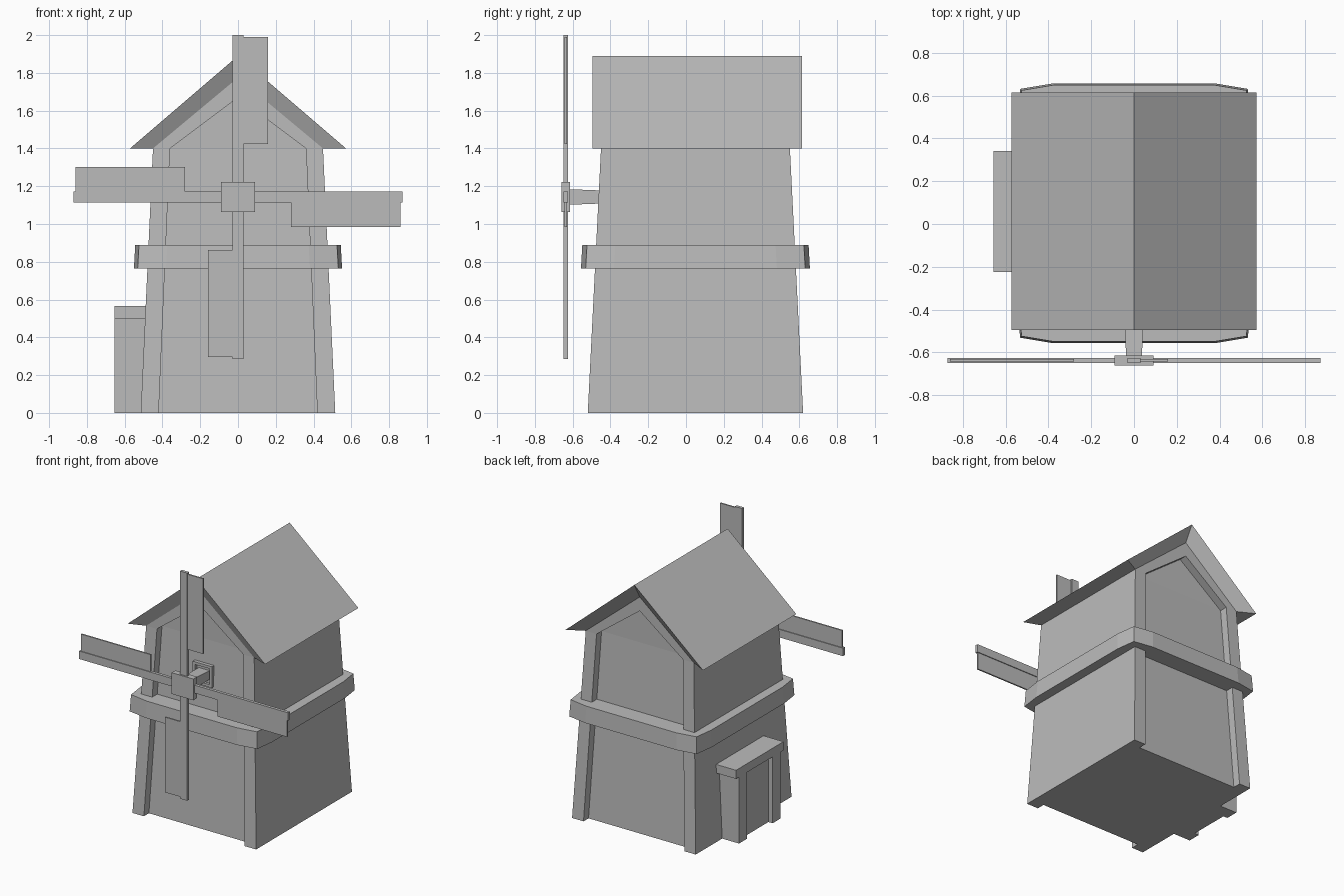
import bpy, bmesh, math
from mathutils import Matrix, Vector

if "Cube" in bpy.data.objects:
    bpy.data.objects.remove(bpy.data.objects["Cube"])

grey = bpy.data.materials.new("plain grey")
grey.use_nodes = True
grey.diffuse_color = (0.5, 0.5, 0.5, 1)
grey.node_tree.nodes["Principled BSDF"].inputs["Base Color"].default_value = (0.5, 0.5, 0.5, 1)


def finish(name, bm):
    bmesh.ops.remove_doubles(bm, verts=bm.verts[:], dist=1e-5)
    bmesh.ops.recalc_face_normals(bm, faces=bm.faces[:])
    mesh = bpy.data.meshes.new(name)
    bm.to_mesh(mesh)
    bm.free()
    mesh.materials.append(grey)
    obj = bpy.data.objects.new(name, mesh)
    bpy.context.collection.objects.link(obj)
    return obj


def faces_mesh(name, polygons):
    bm = bmesh.new()
    for pts in polygons:
        bm.faces.new([bm.verts.new(p) for p in pts])
    return finish(name, bm)


def loft(name, ring_a, ring_b):
    n = len(ring_a)
    sides = [(ring_a[i], ring_a[(i + 1) % n], ring_b[(i + 1) % n], ring_b[i]) for i in range(n)]
    return faces_mesh(name, sides + [ring_a, ring_b])


def box(name, x, y, z):
    ring = lambda h: [(x[0], y[0], h), (x[1], y[0], h), (x[1], y[1], h), (x[0], y[1], h)]
    return loft(name, ring(z[0]), ring(z[1]))


# Tower: tapered gabled body with recessed panels at both ends
CY, HUB_Z, DEPTH = 0.05, 1.143, 0.06
outer = [(-0.515, 0), (-0.45, 1.4), (0, 1.775), (0.45, 1.4), (0.515, 0)]
inner = [(-0.42, 0), (-0.36, 1.4), (0, 1.67), (0.36, 1.4), (0.42, 0)]


def end_points(outline, side, inset=0.0):
    return [(x, CY + side * (0.57 - 0.05 * min(z, 1.4) - inset), z) for x, z in outline]


polys, floor = [], []
ends = {}
for side in (-1, 1):
    o = end_points(outer, side)
    i = end_points(inner, side)
    p = end_points(inner, side, DEPTH)
    ends[side] = o
    for k in range(4):
        polys.append((o[k], o[k + 1], i[k + 1], i[k]))
        polys.append((i[k], i[k + 1], p[k + 1], p[k]))
    polys.append((p[0], p[1], p[3], p[4]))
    polys.append((p[1], p[2], p[3]))
    edge = [o[0], i[0], p[0], p[4], i[4], o[4]]
    floor += edge if side < 0 else edge[::-1]
for k in range(4):
    polys.append((ends[-1][k], ends[-1][k + 1], ends[1][k + 1], ends[1][k]))
polys.append(floor)
faces_mesh("tower", polys)

# Roof: outer slopes, level soffits and sloping end trims down to the gables
rf, rb = [[(x, y, z) for x, z in ((-0.572, 1.4), (0, 1.89), (0.572, 1.4))] for y in (-0.495, 0.615)]
gf, gb = ends[-1][1:4], ends[1][1:4]
polys = []
for k in range(2):
    polys.append((rf[k], rf[k + 1], rb[k + 1], rb[k]))
    polys.append((gf[k], gf[k + 1], gb[k + 1], gb[k]))
    for r, g in ((rf, gf), (rb, gb)):
        polys.append((r[k], r[k + 1], g[k + 1], g[k]))
for k in (0, 2):
    polys.append((rf[k], rb[k], gb[k], gf[k]))
faces_mesh("roof", polys)

# Balcony band with softly chamfered corners
corner = [(0.38, 0.605), (0.53, 0.58), (0.55, 0.43)]


def band_ring(z, grow):
    quarter = [(x + grow, y + grow) for x, y in corner]
    pts = quarter + [(x, -y) for x, y in quarter[::-1]]
    pts += [(-x, -y) for x, y in quarter] + [(-x, y) for x, y in quarter[::-1]]
    return [(x, y + CY, z) for x, y in pts]


loft("balcony_band", band_ring(0.765, 0.001), band_ring(0.89, -0.006))

# Doorway on the -x wall
box("door_lintel", (-0.655, -0.44), (-0.225, 0.34), (0.5, 0.565))
box("door_panel", (-0.62, -0.44), (-0.15, 0.265), (0, 0.5))
for name, y in (("door_post_front", (-0.19, -0.095)), ("door_post_back", (0.21, 0.305))):
    box(name, (-0.655, -0.44), y, (0, 0.5))

# Axle, its square socket on the front panel, and the hub
square = lambda y, hx, hz: [(sx * hx, y, HUB_Z + sz * hz) for sx, sz in ((-1, -1), (1, -1), (1, 1), (-1, 1))]
loft("axle", square(-0.62, 0.037, 0.041), square(-0.38, 0.046, 0.032))
socket = []
rings = [square(-0.39, 0.08, 0.08), square(-0.425, 0.08, 0.08),
         square(-0.425, 0.06, 0.06), square(-0.402, 0.06, 0.06)]
for a, b in zip(rings, rings[1:]):
    socket += [(a[k], a[(k + 1) % 4], b[(k + 1) % 4], b[k]) for k in range(4)]
faces_mesh("axle_socket", socket + [rings[0], rings[-1]])
box("hub", (-0.09, 0.09), (-0.66, -0.615), (HUB_Z - 0.08, HUB_Z + 0.08))

# Four sails: a spar and an offset board, turned about the hub
for k in range(4):
    reach = 0.87 if k % 2 == 0 else 0.857
    turn = Matrix.Translation((0, 0, HUB_Z)) @ Matrix.Rotation(-k * math.pi / 2, 4, 'Y')
    spar = box(f"sail_spar_{k + 1}", (0.05, reach), (-0.648, -0.625), (-0.03, 0.03))
    board = box(f"sail_board_{k + 1}", (0.28, reach - 0.011), (-0.642, -0.631), (-0.158, -0.025))
    for obj in (spar, board):
        obj.data.transform(turn)
